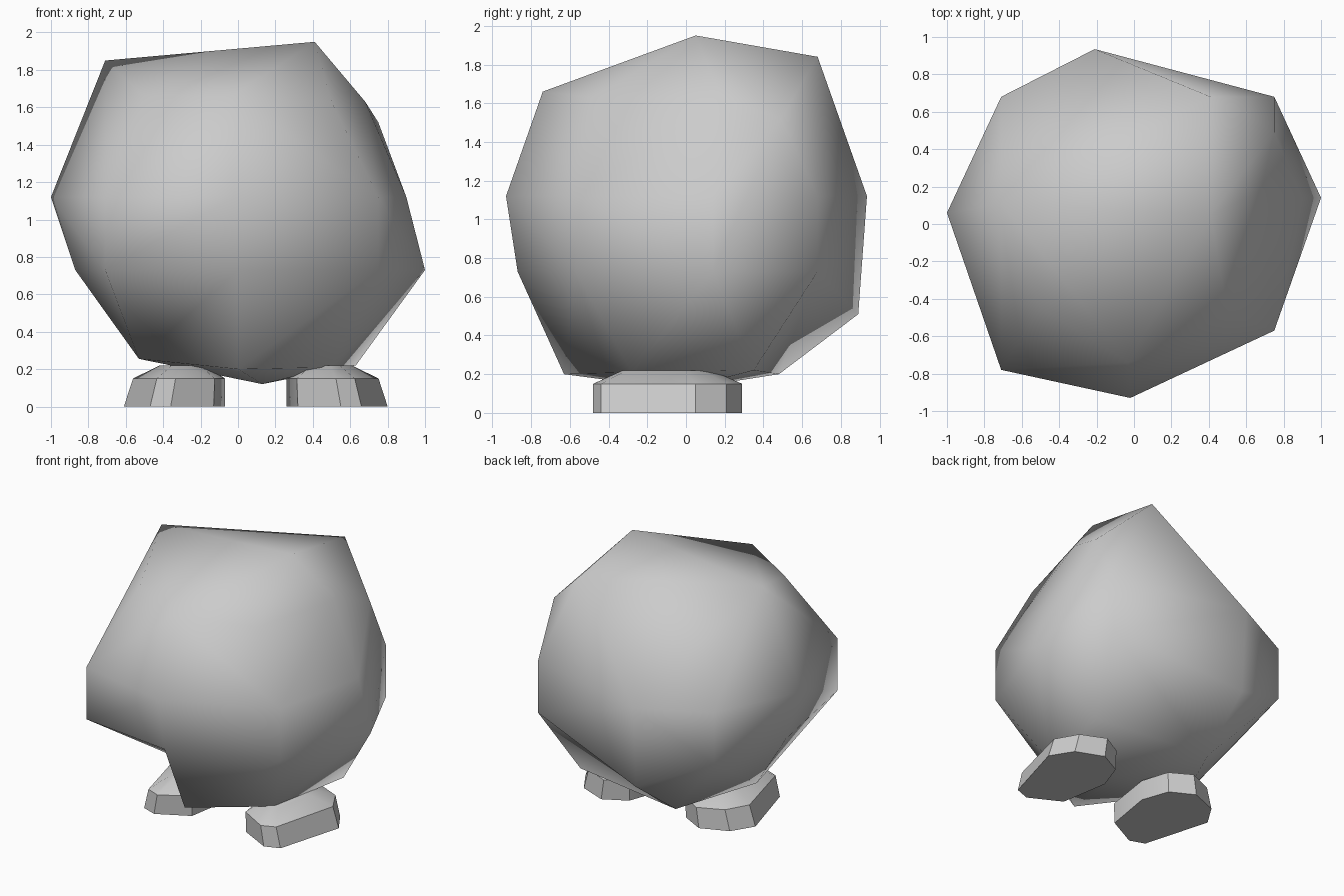
import bpy, bmesh, math
from mathutils import Vector

if "Cube" in bpy.data.objects:
    bpy.data.objects.remove(bpy.data.objects["Cube"])


def finish(name, bm, angle):
    bmesh.ops.recalc_face_normals(bm, faces=bm.faces[:])
    me = bpy.data.meshes.new(name)
    bm.to_mesh(me)
    bm.free()
    ob = bpy.data.objects.new(name, me)
    bpy.context.collection.objects.link(ob)
    bpy.ops.object.select_all(action='DESELECT')
    ob.select_set(True)
    bpy.context.view_layer.objects.active = ob
    bpy.ops.object.shade_smooth_by_angle(angle=math.radians(angle))
    return ob


def flip_edge(bm, a, b):
    """Turn the hull edge between two corners, which makes a shallow dent."""
    a, b = Vector(a), Vector(b)
    for e in bm.edges[:]:
        p, q = (v.co for v in e.verts)
        if min((p - a).length + (q - b).length, (p - b).length + (q - a).length) < .01:
            bmesh.ops.rotate_edges(bm, edges=[e])
            return True
    return False


# Body: faceted boulder wrapped around a few corner points
corners = [
    # crown
    (-.71, .11, 1.85), (.41, .05, 1.95), (.41, .68, 1.84), (-.03, -.74, 1.66),
    (-.50, -.45, 1.66), (.50, -.48, 1.63), (.68, .18, 1.63), (.75, .49, 1.52),
    # upper belt
    (-1.0, .06, 1.12), (-.71, -.78, 1.12), (-.02, -.93, 1.12), (.75, -.57, 1.12),
    (.90, .14, 1.12), (.75, .68, 1.12), (-.21, .935, 1.12), (-.71, .68, 1.12),
    # lower belt
    (-.87, .06, .73), (-.71, -.78, .73), (0, -.87, .73), (.75, -.57, .73),
    (1.0, .14, .73), (.75, .68, .73), (-.21, .89, .51), (-.71, .68, .73),
    # underside
    (-.53, -.08, .255), (0, -.63, .20), (.50, -.28, .21), (.63, .35, .22),
    (-.25, .48, .20), (.13, -.03, .12),
]
bm = bmesh.new()
for c in corners:
    bm.verts.new(c)
bmesh.ops.convex_hull(bm, input=bm.verts[:])
loose = [v for v in bm.verts if not v.link_faces]
bmesh.ops.delete(bm, geom=loose, context='VERTS')

# dents: lower front left, lower back right
flip_edge(bm, (-.71, -.78, .73), (0, -.63, .20))
if not flip_edge(bm, (.63, .35, .22), (-.21, .89, .51)):
    flip_edge(bm, (.75, .68, .73), (-.25, .48, .20))
finish("body", bm, 62)

# Feet: eight-sided pads with sloped tops, mirrored about x = 0.095
outline = [(.32, -.36), (.55, -.48), (.66, -.44), (.80, .05),
           (.70, .21), (.50, .29), (.33, .20), (.26, 0)]


def foot(name, mirrored):
    bm = bmesh.new()
    rings = []
    # height, scale in x, scale in y, centre x
    for z, sx, sy, px in ((0, 1, 1, .5), (.15, .91, 1, .26), (.22, .45, .6, .45)):
        ring = []
        for x, y in outline:
            x, y = px + (x - px) * sx, -.1 + (y + .1) * sy
            ring.append(bm.verts.new((.19 - x if mirrored else x, y, z)))
        rings.append(ring)
    n = len(outline)
    for lo, hi in zip(rings, rings[1:]):
        for i in range(n):
            j = (i + 1) % n
            bm.faces.new((lo[i], lo[j], hi[j], hi[i]))
    bm.faces.new(rings[0])
    bm.faces.new(rings[-1])
    finish(name, bm, 32)


foot("right_foot", False)
foot("left_foot", True)
